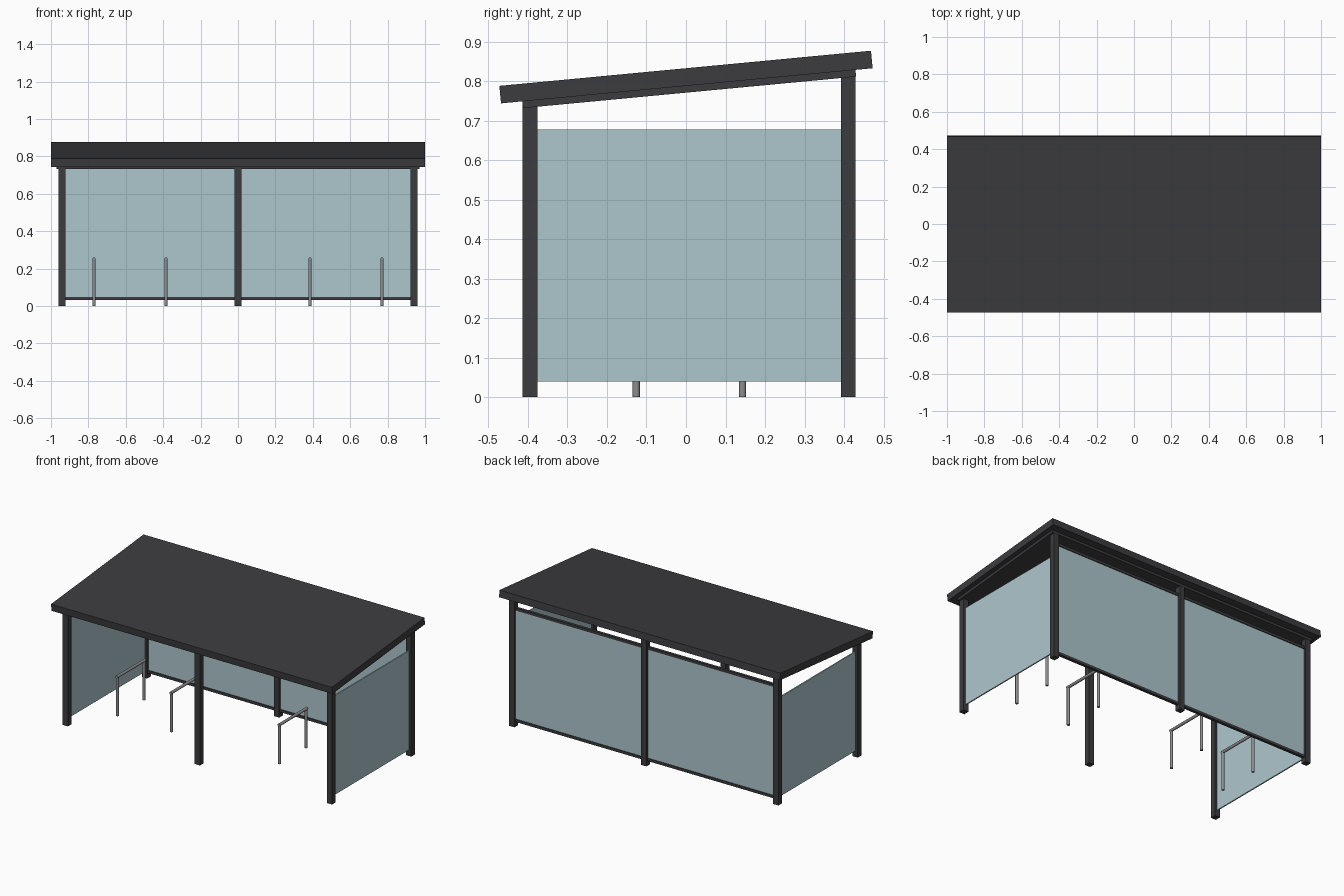
import bpy
import math

if "Cube" in bpy.data.objects:
    bpy.data.objects.remove(bpy.data.objects["Cube"])

TILT = math.radians(5.4)
YC = 0.008            # centre line of the frame under the roof
POST = 0.037
YF, YB = -0.395, 0.411
XP = 0.94


def material(name, rgb):
    m = bpy.data.materials.new(name)
    m.diffuse_color = (*rgb, 1)
    m.use_nodes = True
    m.node_tree.nodes["Principled BSDF"].inputs["Base Color"].default_value = m.diffuse_color
    return m


dark = material("dark_metal", (0.045, 0.045, 0.05))
glass = material("pale_glass", (0.42, 0.57, 0.61))
steel = material("steel", (0.27, 0.27, 0.28))


def box(name, loc, size, mat, tilt=0.0):
    bpy.ops.mesh.primitive_cube_add(size=1, location=loc, rotation=(tilt, 0, 0))
    o = bpy.context.object
    o.name = name
    o.scale = size
    bpy.ops.object.transform_apply(location=False, rotation=False, scale=True)
    o.data.materials.append(mat)
    return o


def tube(name, loc, length, rot=(0, 0, 0), r=0.009):
    bpy.ops.mesh.primitive_cylinder_add(vertices=16, radius=r, depth=length,
                                        location=loc, rotation=rot)
    o = bpy.context.object
    o.name = name
    o.data.materials.append(steel)
    bpy.ops.object.shade_smooth_by_angle(angle=math.radians(40))
    return o


def under_roof(y):
    return 0.788 + y * math.tan(TILT)


# Sloping roof and the inset frame below it
box("roof", (0, 0, 0.8105), (2.0, 0.945, 0.0445), dark, TILT)
box("roof_underframe", (0, YC, under_roof(YC) - 0.0065),
    (1.94, 0.847, 0.021), dark, TILT)

# Front and back posts
for row, y in (("front", YF), ("back", YB)):
    top = under_roof(y) - 0.008
    for side, x in (("left", -XP), ("middle", 0), ("right", XP)):
        box(f"{row}_post_{side}", (x, y, top / 2), (POST, POST, top), dark)

for side, s in (("left", -1), ("right", 1)):
    # Side glass between the posts
    box(f"side_glass_{side}", (s * XP, YC, 0.359),
        (0.008, YB - YF - POST, 0.638), glass)
    # Back glass with its bottom and top rails
    w = XP - POST
    box(f"back_glass_{side}", (s * XP / 2, YB, 0.40), (w, 0.008, 0.72), glass)
    for part, z in (("bottom", 0.04), ("top", 0.757)):
        box(f"back_rail_{part}_{side}", (s * XP / 2, YB, z),
            (w, 0.018, 0.017), dark)

# Bicycle hoops
for i, x in enumerate((-0.77, -0.385, 0.385, 0.77), 1):
    for part, y in (("front", -0.126), ("back", 0.143)):
        tube(f"hoop_{i}_leg_{part}", (x, y, 0.126), 0.252)
    tube(f"hoop_{i}_bar", (x, 0.0085, 0.251), 0.287, (math.pi / 2, 0, 0))
